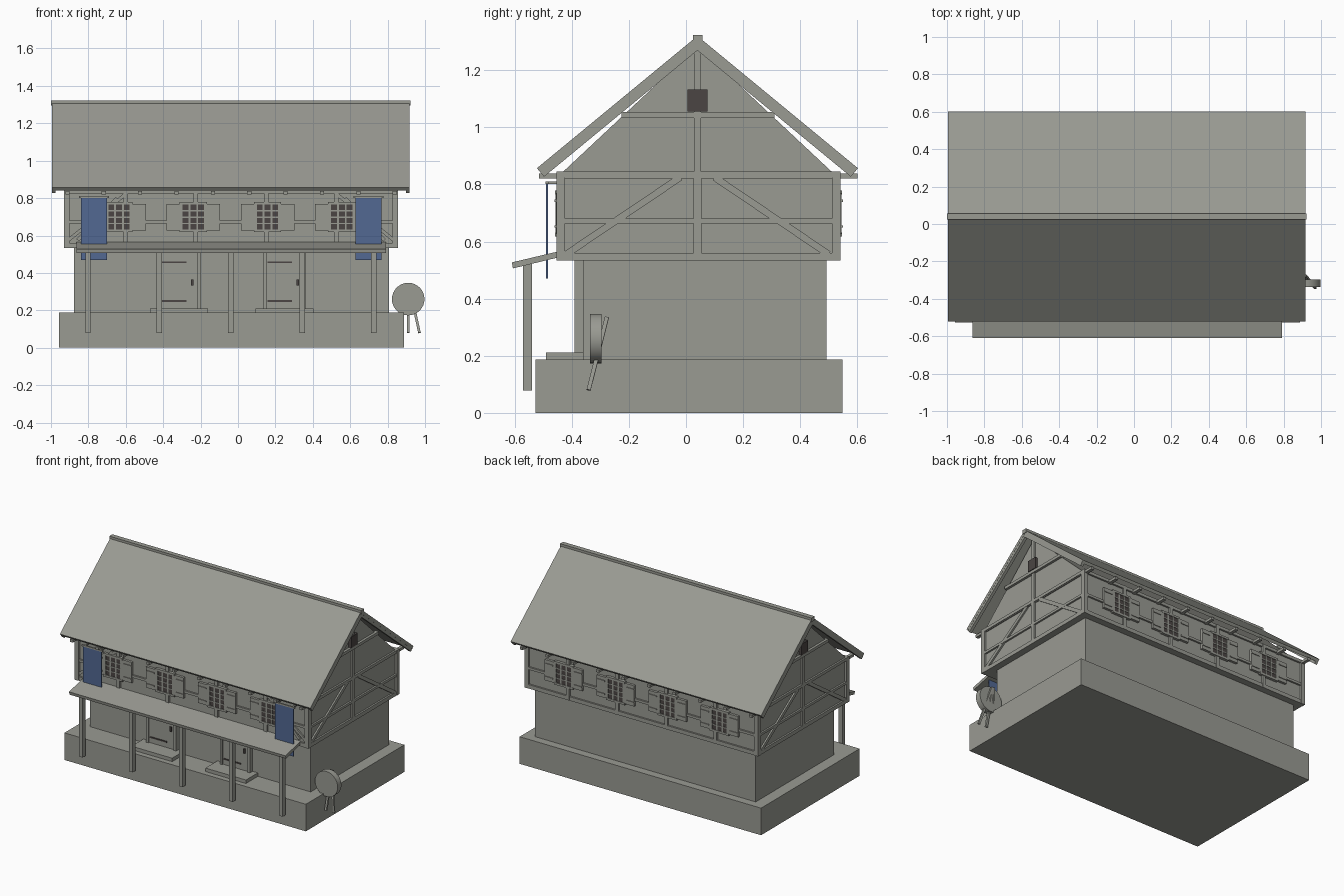
import bpy, bmesh, math
from mathutils import Vector

cube = bpy.data.objects.get("Cube")
if cube:
    bpy.data.objects.remove(cube, do_unlink=True)


def material(name, rgb):
    m = bpy.data.materials.new(name)
    m.use_nodes = True
    colour = (*rgb, 1)
    m.diffuse_color = colour
    m.node_tree.nodes["Principled BSDF"].inputs["Base Color"].default_value = colour
    return m


GREY = material("warm grey", (0.32, 0.325, 0.29))
DARK = material("dark brown grey", (0.07, 0.06, 0.057))
BLUE = material("banner blue", (0.085, 0.14, 0.29))


def finish(name, bm, mat):
    bmesh.ops.recalc_face_normals(bm, faces=bm.faces)
    mesh = bpy.data.meshes.new(name)
    bm.to_mesh(mesh)
    bm.free()
    mesh.materials.append(mat)
    obj = bpy.data.objects.new(name, mesh)
    bpy.context.collection.objects.link(obj)
    return obj


def box(name, xs, ys, zs, mat=GREY):
    bm = bmesh.new()
    bmesh.ops.create_cube(bm, size=1)
    for v in bm.verts:
        for i, (a, b) in enumerate((xs, ys, zs)):
            v.co[i] = (a + b) / 2 + v.co[i] * (b - a)
    return finish(name, bm, mat)


def span(centre, width):
    return centre - width / 2, centre + width / 2


def prism(name, profile, xs, mat=GREY):
    """Extrude a (y, z) outline along x."""
    bm = bmesh.new()
    face = bm.faces.new([bm.verts.new((xs[0], y, z)) for y, z in profile])
    ext = bmesh.ops.extrude_face_region(bm, geom=[face])["geom"]
    moved = [v for v in ext if isinstance(v, bmesh.types.BMVert)]
    bmesh.ops.translate(bm, verts=moved, vec=(xs[1] - xs[0], 0, 0))
    return finish(name, bm, mat)


def beam(name, start, end, width, depth, depth_axis, mat=GREY):
    """Straight timber between two points; depth lies along depth_axis."""
    start, end, n = Vector(start), Vector(end), Vector(depth_axis)
    along = end - start
    side = along.cross(n).normalized()
    n = side.cross(along).normalized()
    bm = bmesh.new()
    bmesh.ops.create_cube(bm, size=1)
    for v in bm.verts:
        v.co = (start + end) / 2 + along * v.co.x + side * width * v.co.y + n * depth * v.co.z
    return finish(name, bm, mat)


# Main masses
XC, YC = -0.037, 0.044          # middle of the upper floor
HX, HY = 0.893, 0.497           # half size to the face of the timbers
PROUD = 0.014                   # timber relief over the panels
Z0, Z1 = 0.533, 0.845
box("stone_base", (-0.957, 0.887), (-0.527, 0.548), (0, 0.187))
box("ground_floor", (-0.877, 0.807), (-0.36, 0.492), (0.18, 0.54))
box("upper_floor", span(XC, 2 * (HX - PROUD)), span(YC, 2 * (HY - PROUD)), (Z0, Z1))
prism("loft_gables", [(-0.43, Z1), (0.51, Z1), (0.04, 1.285)], span(XC, 2 * (HX - PROUD)))

# Roof slopes with verge boards at both ends
RIDGE, EAVE = (0.04, 1.32), 0.857
for side, name in ((-1, "front"), (1, "back")):
    run, rise = 0.562, RIDGE[1] - EAVE
    length = math.hypot(run, rise)
    inward = Vector((-side * rise, -run)) / length

    def slope(top, bottom):
        ridge, eave = Vector(RIDGE), Vector((RIDGE[0] + side * run, EAVE))
        hi = Vector((RIDGE[0], RIDGE[1] - top * length / run))
        lo = Vector((RIDGE[0], RIDGE[1] - bottom * length / run))
        return [hi, eave + inward * top, eave + inward * bottom, lo]

    prism(f"{name}_roof_slope", slope(0, 0.021), (-0.995, 0.918))
    for x in (-0.985, 0.907):
        prism(f"{name}_verge_board", slope(0.021, 0.039), span(x, 0.02))
box("ridge_cap", (-1, 0.922), (0.024, 0.057), (1.296, 1.323))

# Ceiling joists reaching out under the eaves
for i in range(10):
    box("ceiling_joist", span(XC - 0.875 + i * 1.75 / 9, 0.022), (-0.515, 0.6), (0.82, 0.838))

# Timber frame rails and corner posts
RAILS = ((Z0, 0.56), (0.663, 0.68), (0.824, Z1))
for s in (-1, 1):
    y_face, x_face = YC + s * HY, XC + s * HX
    for zs in RAILS:
        box("long_rail", span(XC, 2 * HX), (y_face - s * 0.03, y_face - s * 0.002), zs)
        box("gable_rail", (x_face - s * 0.03, x_face - s * 0.002), span(YC, 2 * HY), zs)
    for t in (-1, 1):
        box("corner_post", (x_face - s * 0.03, x_face),
            (YC + t * HY, YC + t * (HY - 0.03)), (Z0, Z1))

    # Gable timbers: posts, braces, collar and hatch
    x = x_face - s * 0.012
    box("gable_post", span(x, 0.02), span(0.04, 0.028), (Z0, Z1))
    box("king_post", span(x, 0.02), span(0.04, 0.024), (Z1, 1.28))
    box("collar_beam", span(x, 0.03), span(0.042, 0.535), (1.033, 1.053))
    box("loft_hatch", span(x, 0.036), span(0.04, 0.07), (1.055, 1.132), DARK)
    for t in (-1, 1):
        beam("gable_brace", (x, 0.04 + t * 0.46, 0.555), (x, 0.04 + t * 0.06, 0.825),
             0.024, 0.018, (1, 0, 0))

# Braces at the front corners
for t in (-1, 1):
    y = YC - HY + 0.012
    for lift in (0, 0.05):
        beam("front_brace", (XC + t * (0.87 - lift), y, 0.575),
             (XC + t * (0.56 + lift), y, 0.825 - lift / 2), 0.018, 0.016, (0, 1, 0))


# Shuttered windows along front and back
def window(x, s):
    def ys(near, far):
        face = YC + s * HY
        return face + s * near, face + s * far

    zc, w, h = 0.698, 0.125, 0.135
    box("window_pane", span(x, w), ys(-0.02, 0), span(zc, h), DARK)
    for t in (-1, 1):
        box("window_jamb", span(x + t * w / 2, 0.012), ys(-0.02, 0.004), span(zc, h + 0.012))
        box("window_sill_and_head", span(x, w + 0.02), ys(-0.02, 0.005),
            span(zc + t * (h / 2 + 0.006), 0.014))
        box("shutter", span(x + t * 0.106, 0.074), ys(-0.014, 0.003), span(zc, h + 0.008))
        for u in (-1, 1):
            box("shutter_hinge", span(x + t * 0.11, 0.06), ys(0.003, 0.008),
                span(zc + u * 0.045, 0.008))
    for i in (-1, 1):
        box("vertical_glazing_bar", span(x + i * w / 6, 0.01), ys(-0.01, 0.003), span(zc, h))
    for i in (-1, 0, 1):
        box("level_glazing_bar", span(x, w), ys(-0.01, 0.003), span(zc + i * h / 4, 0.007))


for s in (-1, 1):
    face = YC + s * HY
    for i in range(4):
        window(-0.636 + i * 0.397, s)
        for zs in ((Z0, 0.625), (0.77, Z1)):
            box("wall_post", span(-0.6 + i * 0.375, 0.024), (face - s * 0.02, face), zs)

# Porch roof and its posts
prism("porch_roof", [(-0.61, 0.527), (-0.445, 0.566), (-0.445, 0.545), (-0.606, 0.506)],
      (-0.863, 0.79))
for i in range(5):
    box("porch_post", span(-0.802 + i * 0.382, 0.029), (-0.57, -0.54), (0.078, 0.525))

# Doors with steps, strap hinges and handles
for x in (-0.315, 0.249):
    box("door_step", span(x, 0.31), (-0.49, -0.36), (0.187, 0.211))
    box("door", span(x, 0.2), (-0.38, -0.35), (0.2, 0.51))
    for t in (-1, 1):
        box("door_jamb", span(x + t * 0.106, 0.018), (-0.39, -0.35), (0.187, 0.535))
    box("door_lintel", span(x, 0.23), (-0.39, -0.35), (0.51, 0.535))
    for z in (0.25, 0.457):
        box("strap_hinge", span(x - 0.025, 0.13), (-0.385, -0.378), span(z, 0.009), DARK)
    box("door_handle", span(x + 0.07, 0.012), (-0.39, -0.378), span(0.348, 0.032), DARK)

# Hanging banners on rods
for x in (-0.77, 0.697):
    box("banner", span(x, 0.14), span(-0.487, 0.006), (0.47, 0.803), BLUE)
    box("banner_rod", span(x, 0.16), span(-0.487, 0.01), span(0.806, 0.01))
    for t in (-1, 1):
        box("banner_bracket", span(x + t * 0.06, 0.008), (-0.487, -0.44), span(0.806, 0.008))

# Round target on a leaning stand
TX, TY, TZ = 0.91, -0.316, 0.26
bm = bmesh.new()
bmesh.ops.create_cone(bm, cap_ends=True, segments=32, radius1=0.087, radius2=0.087, depth=0.04)
for v in bm.verts:
    v.co = (TX + v.co.x, TY + v.co.z, TZ + v.co.y)
target = finish("round_target", bm, GREY)
bpy.context.view_layer.objects.active = target
target.select_set(True)
bpy.ops.object.shade_smooth_by_angle(angle=math.radians(30))
for t in (-1, 0, 1):
    beam("target_leg", (TX + t * 0.06, -0.341, 0.08), (TX + t * 0.005, -0.277, 0.335),
         0.014, 0.014, (0, 1, 0))
